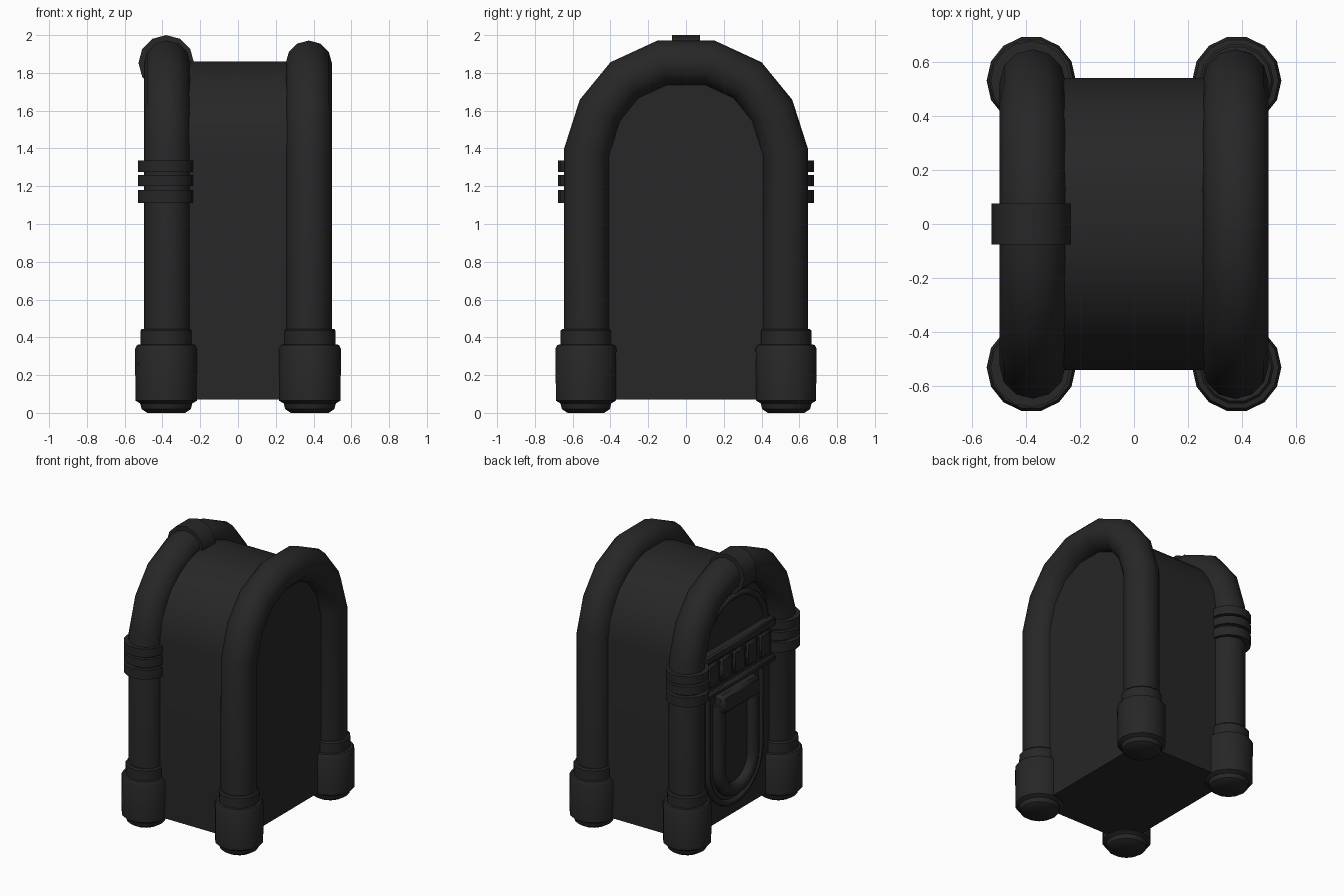
import bpy, bmesh, math
from mathutils import Vector

if "Cube" in bpy.data.objects:
    bpy.data.objects.remove(bpy.data.objects["Cube"])

DARK = bpy.data.materials.new("dark_finish")
DARK.diffuse_color = (0.02, 0.02, 0.02, 1)
DARK.use_nodes = True
DARK.node_tree.nodes["Principled BSDF"].inputs["Base Color"].default_value = DARK.diffuse_color


def finish(ob, angle=40):
    ob.data.materials.append(DARK)
    bpy.ops.object.select_all(action='DESELECT')
    ob.select_set(True)
    bpy.context.view_layer.objects.active = ob
    bpy.ops.object.shade_smooth_by_angle(angle=math.radians(angle))
    return ob


def from_bmesh(name, bm):
    bmesh.ops.recalc_face_normals(bm, faces=bm.faces)
    me = bpy.data.meshes.new(name)
    bm.to_mesh(me)
    bm.free()
    ob = bpy.data.objects.new(name, me)
    bpy.context.collection.objects.link(ob)
    return finish(ob)


def prism(name, outline, x0, x1):
    bm = bmesh.new()
    face = bm.faces.new([bm.verts.new((x0, y, z)) for y, z in outline])
    ext = bmesh.ops.extrude_face_region(bm, geom=[face])
    moved = [v for v in ext["geom"] if isinstance(v, bmesh.types.BMVert)]
    bmesh.ops.translate(bm, verts=moved, vec=(x1 - x0, 0, 0))
    return from_bmesh(name, bm)


def box(name, x, y, z, bevel=0.01):
    bm = bmesh.new()
    bmesh.ops.create_cube(bm, size=1)
    for v in bm.verts:
        v.co = Vector([r[0] if c < 0 else r[1] for c, r in zip(v.co, (x, y, z))])
    bmesh.ops.bevel(bm, geom=bm.edges[:], offset=bevel, segments=1, affect='EDGES')
    return from_bmesh(name, bm)


def lathe(name, profile, loc, sides=14):
    bm = bmesh.new()
    rings = []
    for r, z in profile:
        rings.append([bm.verts.new((loc[0] + r * math.cos(2 * math.pi * i / sides),
                                    loc[1] + r * math.sin(2 * math.pi * i / sides),
                                    loc[2] + z)) for i in range(sides)])
    for a, b in zip(rings, rings[1:]):
        for i in range(sides):
            j = (i + 1) % sides
            bm.faces.new((a[i], a[j], b[j], b[i]))
    bm.faces.new(rings[0])
    bm.faces.new(rings[-1])
    return from_bmesh(name, bm)


def tube(name, path, x, radius, res=4):
    cu = bpy.data.curves.new(name, 'CURVE')
    cu.dimensions = '3D'
    cu.twist_mode = 'MINIMUM'
    cu.bevel_depth = radius
    cu.bevel_resolution = res
    cu.use_fill_caps = True
    sp = cu.splines.new('POLY')
    sp.points.add(len(path) - 1)
    for p, (y, z) in zip(sp.points, path):
        p.co = (x, y, z, 1)
    ob = bpy.data.objects.new(name, cu)
    bpy.context.collection.objects.link(ob)
    bpy.ops.object.select_all(action='DESELECT')
    ob.select_set(True)
    bpy.context.view_layer.objects.active = ob
    bpy.ops.object.convert(target='MESH')
    return finish(bpy.context.object, 60)


def mirrored(half):
    return half + [(-y, z) for y, z in reversed(half)]


# cabinet body with arched top
prism("cabinet", mirrored([(0.54, 0.07), (0.54, 1.38), (0.515, 1.50), (0.465, 1.61),
                           (0.40, 1.70), (0.32, 1.77), (0.22, 1.825), (0.11, 1.86)]), -0.39, 0.39)

# big arched tubes, front and back
arch = mirrored([(0.525, 0.2), (0.525, 1.38), (0.455, 1.60), (0.325, 1.76), (0.125, 1.852)])
for name, x in (("front_arch", -0.375), ("back_arch", 0.375)):
    tube(name, arch, x, 0.122)

# feet with collars
foot = [(0.10, 0.0), (0.13, 0.02), (0.138, 0.05), (0.163, 0.065), (0.165, 0.34),
        (0.155, 0.36), (0.137, 0.362), (0.137, 0.435), (0.128, 0.445)]
for x in (-0.38, 0.38):
    for y in (-0.53, 0.53):
        lathe("foot", foot, (x, y, 0))

# three rings on each front column
for y in (-0.53, 0.53):
    for z0, z1 in ((1.112, 1.18), (1.20, 1.26), (1.275, 1.337)):
        lathe("column_ring", [(0.147, z0), (0.147, z1)], (-0.383, y, 0), 16)

# band around the crown of the front arch
tube("crown_band", [(-0.075, 1.853), (0.075, 1.853)], -0.38, 0.147)

# window frame in the arch
tube("window_frame", mirrored([(0.37, 1.36), (0.34, 1.47), (0.27, 1.57), (0.16, 1.64),
                               (0.06, 1.665)]), -0.39, 0.022, 2)

# selection panel: rail, backing and buttons
box("upper_rail", (-0.45, -0.37), (-0.41, 0.41), (1.31, 1.37))
box("selector_panel", (-0.42, -0.37), (-0.41, 0.41), (1.07, 1.32))
for i in range(5):
    y = (i - 2) * 0.15
    box("selector_key", (-0.44, -0.40), (y - 0.06, y + 0.06), (1.12, 1.29))
box("lower_rail", (-0.45, -0.37), (-0.41, 0.41), (1.05, 1.09))
box("control_block", (-0.46, -0.37), (-0.22, 0.22), (0.88, 1.02), 0.02)

# lower door with U-shaped trim
def u_path(w, top, centre):
    arc = [(w * math.cos(a), centre - w * math.sin(a))
           for a in (math.pi * i / 12 for i in range(13))]
    return [(w, top)] + arc + [(-w, top)]


tube("door_trim", u_path(0.31, 1.05, 0.47), -0.39, 0.022, 2)
tube("door_tube", u_path(0.20, 0.95, 0.46), -0.40, 0.05, 2)
